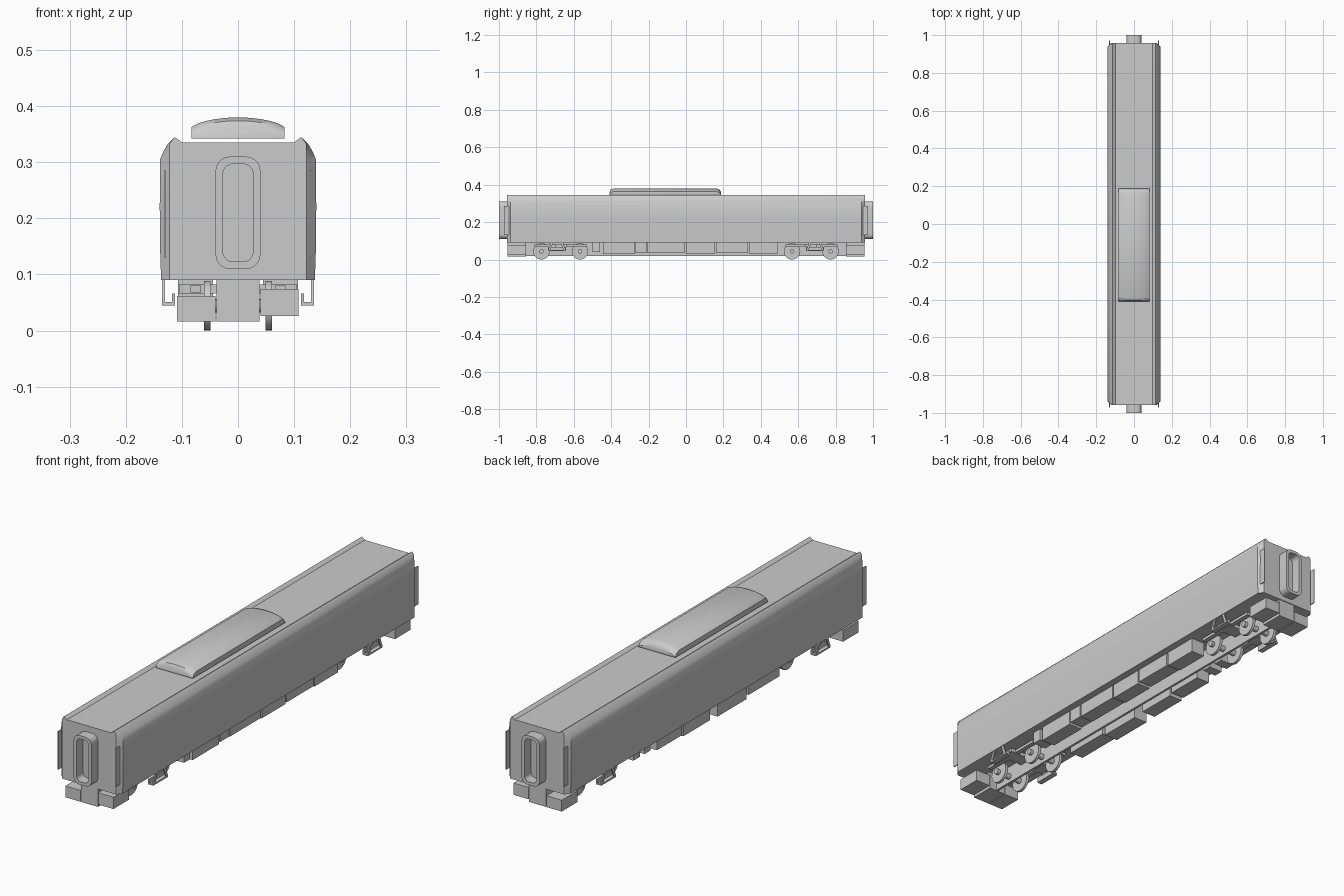
import bpy, bmesh, math
from mathutils import Matrix

if "Cube" in bpy.data.objects:
    bpy.data.objects.remove(bpy.data.objects["Cube"])


def finish(bm, name, smooth=False):
    bmesh.ops.recalc_face_normals(bm, faces=bm.faces)
    me = bpy.data.meshes.new(name)
    bm.to_mesh(me)
    bm.free()
    ob = bpy.data.objects.new(name, me)
    bpy.context.collection.objects.link(ob)
    if smooth:
        bpy.ops.object.select_all(action='DESELECT')
        ob.select_set(True)
        bpy.context.view_layer.objects.active = ob
        bpy.ops.object.shade_smooth_by_angle(angle=math.radians(35))
    return ob


def box(name, x, y, z):
    bm = bmesh.new()
    bmesh.ops.create_cube(bm, size=1)
    for v in bm.verts:
        v.co = [lo + (c + 0.5) * (hi - lo) for c, (lo, hi) in zip(v.co, (x, y, z))]
    return finish(bm, name)


def loft(name, sections, smooth=True):
    """Bridge closed rings of points and cap both ends."""
    bm = bmesh.new()
    rings = [[bm.verts.new(p) for p in s] for s in sections]
    n = len(rings[0])
    for a, b in zip(rings, rings[1:]):
        for i in range(n):
            j = (i + 1) % n
            bm.faces.new((a[i], a[j], b[j], b[i]))
    bm.faces.new(rings[0])
    bm.faces.new(rings[-1])
    return finish(bm, name, smooth)


def cylinder(name, radius, x0, x1, y, z, sides=28):
    bm = bmesh.new()
    bmesh.ops.create_cone(bm, cap_ends=True, segments=sides, radius1=radius,
                          radius2=radius, depth=abs(x1 - x0),
                          matrix=Matrix.Translation(((x0 + x1) / 2, y, z))
                          @ Matrix.Rotation(math.pi / 2, 4, 'Y'))
    return finish(bm, name, True)


# Carriage body: side profile with roof lips, chamfered vertical end corners
half = [(0.137, 0.09), (0.139, 0.15), (0.1395, 0.22), (0.139, 0.305),
        (0.133, 0.319), (0.125, 0.333), (0.113, 0.345), (0.099, 0.335)]
profile = half + [(-x, z) for x, z in reversed(half)]


def body_ring(y, limit):
    return [(max(-limit, min(limit, x)), y, z) for x, z in profile]


loft("carriage_body", [body_ring(-0.958, 0.122), body_ring(-0.938, 1),
                       body_ring(0.938, 1), body_ring(0.958, 0.122)])


# Roof pod: arched top, sloped ends, sitting just above the roof
def pod_ring(y, drop):
    arc = []
    for i in range(13):
        t = -1 + i / 6
        arc.append((0.083 * t, y, 0.380 - 0.013 * t * t - 0.004 * t ** 8 - drop))
    return [(-0.083, y, 0.342)] + arc + [(0.083, y, 0.342)]


loft("roof_pod", [pod_ring(-0.41, 0.019), pod_ring(-0.402, 0.006), pod_ring(-0.388, 0),
                  pod_ring(0.162, 0), pod_ring(0.178, 0.006), pod_ring(0.187, 0.019)])


# Gangway frames: hollow rounded rings on both ends
def rounded(hw, z0, z1, r, y):
    pts = []
    for cx, cz, a0 in ((hw - r, z1 - r, 0), (r - hw, z1 - r, 90),
                       (r - hw, z0 + r, 180), (hw - r, z0 + r, 270)):
        for k in range(6):
            a = math.radians(a0 + 18 * k)
            pts.append((cx + r * math.cos(a), y, cz + r * math.sin(a)))
    return pts


for s, end in ((-1, "front"), (1, "rear")):
    bm = bmesh.new()
    rings = [[bm.verts.new(p) for p in ring] for ring in (
        rounded(0.04, 0.11, 0.31, 0.025, s * 0.957), rounded(0.04, 0.11, 0.31, 0.025, s),
        rounded(0.027, 0.123, 0.297, 0.018, s), rounded(0.027, 0.123, 0.297, 0.018, s * 0.957))]
    for k in range(4):
        a, b = rings[k], rings[(k + 1) % 4]
        for i in range(24):
            j = (i + 1) % 24
            bm.faces.new((a[i], a[j], b[j], b[i]))
    finish(bm, end + "_gangway", True)

    # End fittings: corner plates, centre block and corner boxes
    ya, yb = sorted((s * 0.955, s * 0.855))
    for sx in (-1, 1):
        box(end + "_corner_plate", sorted((sx * 0.128, sx * 0.132)),
            sorted((s * 0.945, s * 0.972)), (0.13, 0.285))
    box(end + "_centre_block", (-0.038, 0.038), (ya, yb), (0.016, 0.09))
    box(end + "_left_box", (-0.109, -0.04), (ya, yb), (0.016, 0.062))
    box(end + "_right_box", (0.04, 0.108), (ya, yb), (0.026, 0.074))

# Centre keel running between the end blocks
box("centre_keel", (-0.005, 0.005), (-0.86, 0.86), (0.018, 0.09))

# Bogies: wheels, axles, frame bars and hanging steps
for s, end in ((-1, "front"), (1, "rear")):
    mid = s * 0.67
    for y in (mid - 0.103, mid + 0.103):
        cylinder(end + "_axle", 0.012, -0.075, 0.075, y, 0.044, 16)
        for sx in (-1, 1):
            cylinder(end + "_wheel", 0.044, sx * 0.049, sx * 0.061, y, 0.044)
    box(end + "_bogie_bolster", (-0.105, 0.105), (mid - 0.03, mid + 0.03), (0.066, 0.082))
    for sx in (-1, 1):
        c = s * 0.69
        box(end + "_bogie_bar", sorted((sx * 0.066, sx * 0.085)),
            (mid - 0.14, mid + 0.14), (0.068, 0.08))
        box(end + "_step_board", sorted((sx * 0.112, sx * 0.135)),
            (c - 0.048, c + 0.048), (0.045, 0.051))
        box(end + "_step_lip", sorted((sx * 0.112, sx * 0.118)),
            (c - 0.048, c + 0.048), (0.05, 0.066))
        for d in (-1, 1):
            x0, x1 = sx * 0.130, sx * 0.135
            rings = []
            for y, z in ((c + d * 0.042, 0.048), (c + d * 0.026, 0.092)):
                rings.append([(x0, y - 0.006, z), (x1, y - 0.006, z),
                              (x1, y + 0.006, z), (x0, y + 0.006, z)])
            loft(end + "_step_hanger", rings, False)

# Underfloor equipment boxes: y start, y end, bottom z
right_boxes = [(-0.50, -0.46, 0.04), (-0.445, -0.275, 0.03), (-0.27, -0.21, 0.036),
               (-0.205, -0.007, 0.034), (0.0, 0.152, 0.03), (0.16, 0.332, 0.034),
               (0.34, 0.49, 0.03)]
left_boxes = [(-0.45, -0.25, 0.03), (-0.235, -0.05, 0.018), (0.0, 0.17, 0.022),
              (0.18, 0.34, 0.03), (0.38, 0.42, 0.045), (0.45, 0.49, 0.045)]
for sx, side, rows in ((1, "right", right_boxes), (-1, "left", left_boxes)):
    for y0, y1, z0 in rows:
        box(side + "_equipment_box", sorted((sx * 0.045, sx * 0.107)), (y0, y1), (z0, 0.091))
